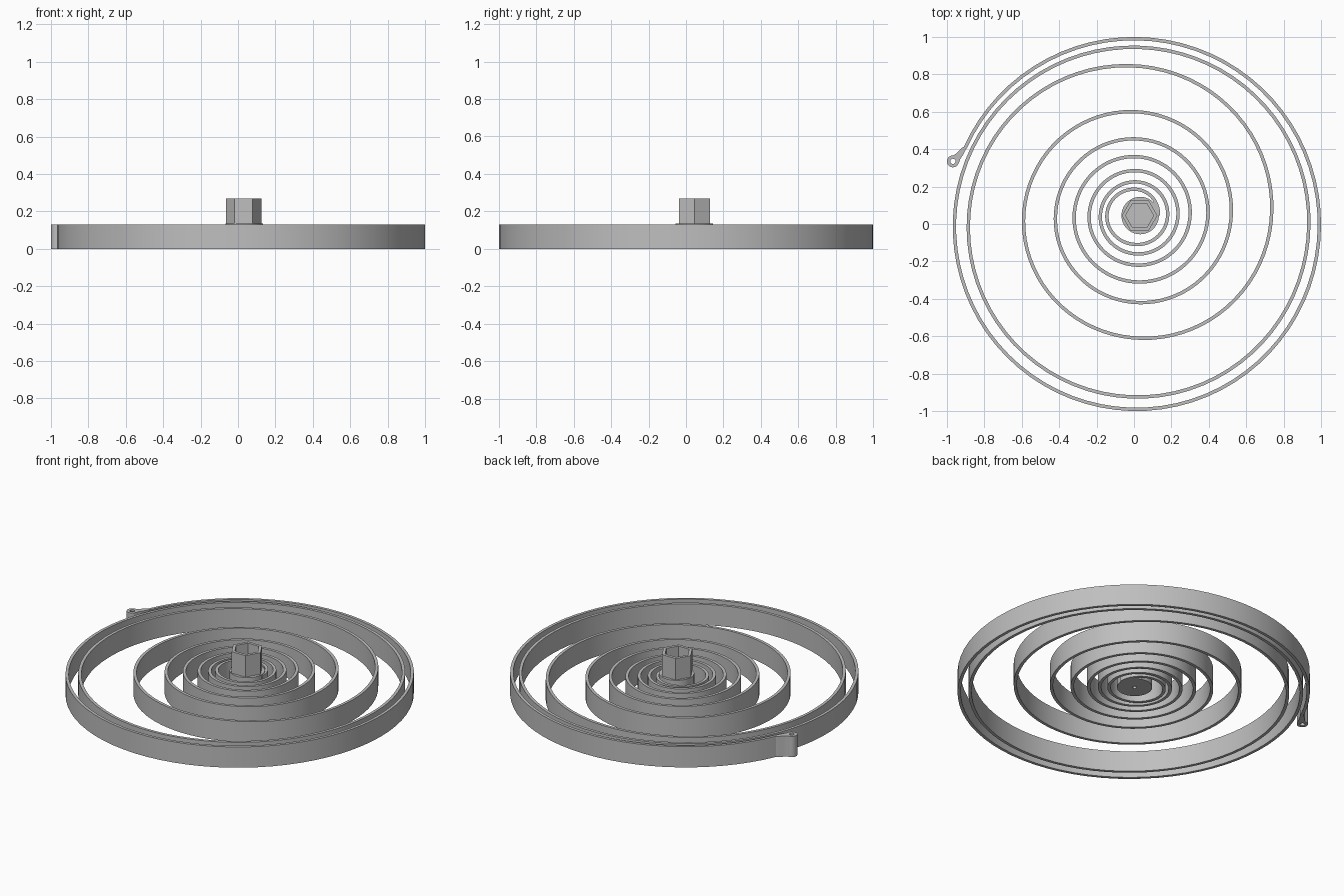
import bpy, bmesh, math
from mathutils import Vector

cube = bpy.data.objects.get("Cube")
if cube:
    bpy.data.objects.remove(cube, do_unlink=True)

steel = bpy.data.materials.new("grey steel")
steel.use_nodes = True
GREY = (0.52, 0.52, 0.52, 1)
steel.diffuse_color = GREY
steel.node_tree.nodes["Principled BSDF"].inputs["Base Color"].default_value = GREY

BAND = 0.13          # height of the spring band
HALF = 0.009         # half of the band thickness
HUB = (0.033, 0.045)


def finish(name, bm, smooth=True):
    bmesh.ops.recalc_face_normals(bm, faces=bm.faces)
    mesh = bpy.data.meshes.new(name)
    bm.to_mesh(mesh)
    bm.free()
    mesh.materials.append(steel)
    ob = bpy.data.objects.new(name, mesh)
    bpy.context.collection.objects.link(ob)
    if smooth:
        bpy.ops.object.select_all(action='DESELECT')
        ob.select_set(True)
        bpy.context.view_layer.objects.active = ob
        bpy.ops.object.shade_smooth_by_angle(angle=math.radians(30))
    return ob


def bridge(bm, a, b):
    for i in range(len(a)):
        j = (i + 1) % len(a)
        bm.faces.new((a[i], a[j], b[j], b[i]))


def turned(name, centre, sides, profile, closed=False, smooth=True):
    """Rings of (radius, z) joined up; the ends are capped unless closed."""
    bm = bmesh.new()
    rings = []
    for r, z in profile:
        angles = [math.tau * i / sides for i in range(sides)]
        rings.append([bm.verts.new((centre[0] + r * math.cos(a),
                                    centre[1] + r * math.sin(a), z)) for a in angles])
    for a, b in zip(rings, rings[1:]):
        bridge(bm, a, b)
    if closed:
        bridge(bm, rings[-1], rings[0])
    else:
        bm.faces.new(rings[0])
        bm.faces.new(rings[-1])
    return finish(name, bm, smooth)


# Spiral band: reach at every quarter turn, clockwise from the left, outside in
REACH = [0.99, 0.991, 0.991, 0.991, 0.96, 0.945, 0.935, 0.925, 0.885,
         0.845, 0.735, 0.61, 0.59, 0.60, 0.52, 0.42, 0.42, 0.455, 0.395,
         0.31, 0.32, 0.36, 0.30, 0.22, 0.24, 0.285, 0.235, 0.16, 0.18,
         0.225, 0.18, 0.11, 0.145, 0.185, 0.13]


def direction(q):
    a = math.pi - q * math.pi / 2
    return Vector((math.cos(a), math.sin(a)))


def drift(q):
    return Vector((0.015, 0.045)) * min(max((q - 2) / 10, 0), 1)


RADII = [d - drift(q).dot(direction(q)) for q, d in enumerate(REACH)]


def spiral(q):
    i = min(int(q), len(RADII) - 2)
    t = q - i
    p0, p1 = RADII[max(i - 1, 0)], RADII[i]
    p2, p3 = RADII[i + 1], RADII[min(i + 2, len(RADII) - 1)]
    m1, m2 = (p2 - p0) / 2, (p3 - p1) / 2
    r = (p1 + m1 * t + (3 * (p2 - p1) - 2 * m1 - m2) * t ** 2
         + (2 * (p1 - p2) + m1 + m2) * t ** 3)
    return drift(q) + direction(q) * r


START, END, STEPS = 0.27, len(REACH) - 1, 640
bm = bmesh.new()
sections = []
for k in range(STEPS + 1):
    q = START + (END - START) * k / STEPS
    p = spiral(q)
    along = (spiral(min(q + 0.01, END)) - spiral(q - 0.01)).normalized()
    side = Vector((-along.y, along.x)) * HALF
    sections.append([bm.verts.new((*(p + side * s), z))
                     for s, z in ((1, 0), (1, BAND), (-1, BAND), (-1, 0))])
for a, b in zip(sections, sections[1:]):
    bridge(bm, a, b)
bm.faces.new(sections[0])
bm.faces.new(sections[-1])
finish("spiral_band", bm)

# Eyelet on the outer end and the flared neck leading to it
EYE = (-0.968, 0.335)
turned("end_eyelet", EYE, 32,
       [(0.032, 0), (0.032, BAND), (0.014, BAND), (0.014, 0)], closed=True)

neck = [(-0.988, 0.361), (-0.967, 0.366), (-0.947, 0.379), (-0.928, 0.400),
        (-0.913, 0.412), (-0.897, 0.405), (-0.915, 0.368), (-0.930, 0.345),
        (-0.938, 0.322), (-0.953, 0.350)]
bm = bmesh.new()
low = [bm.verts.new((x, y, 0)) for x, y in neck]
high = [bm.verts.new((x, y, BAND)) for x, y in neck]
bridge(bm, low, high)
bm.faces.new(low)
bm.faces.new(high)
finish("eyelet_neck", bm)

# Round hub with a small centre pit underneath
turned("hub_disc", HUB, 64,
       [(0.012, 0.02), (0.012, 0), (0.1, 0), (0.1, 0.135)])

# Hollow hexagonal socket standing on the hub
turned("hex_socket", (0.03, 0.045), 6,
       [(0.095, 0.13), (0.095, 0.27), (0.075, 0.27), (0.075, 0.136)], smooth=False)
